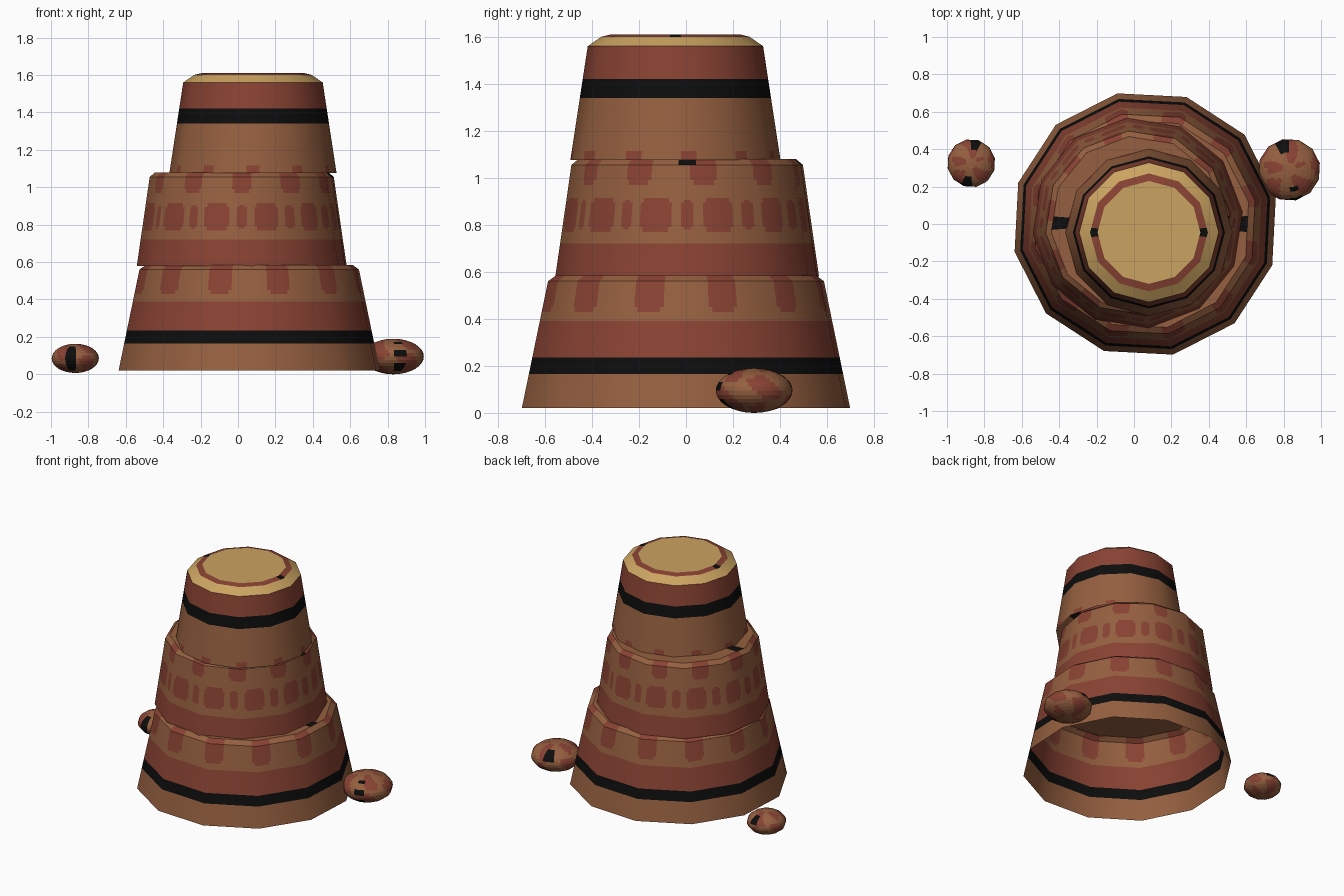
import bpy, math
from mathutils import Vector

cube = bpy.data.objects.get("Cube")
if cube:
    bpy.data.objects.remove(cube)

# Flat colours
def material(name, rgb):
    m = bpy.data.materials.new(name)
    m.use_nodes = True
    m.diffuse_color = (*rgb, 1)
    bsdf = m.node_tree.nodes["Principled BSDF"]
    bsdf.inputs["Base Color"].default_value = (*rgb, 1)
    bsdf.inputs["Roughness"].default_value = 0.9
    return m

BROWN, RED, BLACK, TAN = range(4)
MATERIALS = [material("clay brown", (0.30, 0.115, 0.05)),
             material("rust red", (0.25, 0.055, 0.033)),
             material("paint black", (0.004, 0.004, 0.004)),
             material("sand tan", (0.60, 0.37, 0.12))]
STEP = 1.5      # degrees per painted column
SIDES = 12

def turned(name, centre, rows, turn, paint, closed_bottom=False):
    """Twelve-sided turned shell; paint(angle, r, z) picks each face's colour."""
    n = round(360 / STEP)
    facet = 360 / SIDES
    verts, faces, colours, normals = [], [], [], []
    for r, z in rows:
        for i in range(n):
            a = i * STEP
            off = (a - turn) % facet - facet / 2
            k = r * math.cos(math.radians(facet / 2)) / math.cos(math.radians(off))
            verts.append((k * math.cos(math.radians(a)), k * math.sin(math.radians(a)), z))
    for j in range(len(rows) - 1):
        (r0, z0), (r1, z1) = rows[j], rows[j + 1]
        slope = Vector((z1 - z0, r0 - r1)).normalized()
        for i in range(n):
            k = (i + 1) % n
            faces.append((j * n + i, j * n + k, (j + 1) * n + k, (j + 1) * n + i))
            colours.append(paint((i + 0.5) * STEP, (r0 + r1) / 2, (z0 + z1) / 2))
            for c in (i, i + 1, i + 1, i):
                a = math.radians(c * STEP)
                normals.append((slope.x * math.cos(a), slope.x * math.sin(a), slope.y))
    # End caps
    faces.append(tuple(range((len(rows) - 1) * n, len(rows) * n)))
    colours.append(paint(45, 0, rows[-1][1]))
    normals += [(0, 0, 1)] * n
    if closed_bottom:
        faces.append(tuple(reversed(range(n))))
        colours.append(paint(45, 0, rows[0][1]))
        normals += [(0, 0, -1)] * n
    mesh = bpy.data.meshes.new(name)
    mesh.from_pydata(verts, [], faces)
    for m in MATERIALS:
        mesh.materials.append(m)
    for p, c in zip(mesh.polygons, colours):
        p.material_index = c
        p.use_smooth = True
    mesh.normals_split_custom_set(normals)
    ob = bpy.data.objects.new(name, mesh)
    ob.location = centre
    bpy.context.collection.objects.link(ob)
    return ob

def wall(r0, r1, heights):
    """Straight tapering wall cut at the given heights."""
    lo, hi = heights[0], heights[-1]
    return [(r0 + (r1 - r0) * (z - lo) / (hi - lo), z) for z in heights]

def near(a, middle, period=360):
    """Angular distance to the nearest repeat of a mark."""
    return abs((a - middle + period / 2) % period - period / 2)

def patch(d, half, z, lo, hi, corner=0.02):
    """Square painted patch with clipped corners."""
    if d > half or not lo < z < hi:
        return False
    return d < half - STEP or lo + corner < z < hi - corner

# Lower pot
def paint_lower(a, r, z):
    if z > 0.58:
        return BLACK if near(a, 0, 180) < 4 and r > 0.49 else BROWN
    if 0.165 < z < 0.235:
        return BLACK
    if 0.235 < z < 0.39:
        return RED
    return RED if patch(near(a, 15, 30), 6, z, 0.43, 0.6) else BROWN

turned("lower_pot", (0.06, 0, 0),
       wall(0.714, 0.6, [0.02, 0.165, 0.235, 0.39, 0.43, 0.45, 0.56])
       + [(0.565, 0.585), (0.48, 0.585)], 12, paint_lower)

# Middle pot
def paint_middle(a, r, z):
    if z > 1.079:
        return BLACK if near(a, 0, 180) < 4.5 and r > 0.37 else BROWN
    if z > 1.05 and near(a, 0) < 4:
        return BLACK
    if z < 0.72:
        return RED
    if (patch(near(a, 15, 30), 8, z, 0.77, 0.915)
            or patch(near(a, 0, 30), 3, z, 0.78, 0.91)
            or patch(near(a, 270, 360 / 11), 6.5, z, 0.97, 1.1)):
        return RED
    return BROWN

turned("middle_pot", (0.02, 0.005, 0),
       wall(0.564, 0.495, [0.58, 0.72, 0.77, 0.78, 0.79, 0.895, 0.905,
                           0.915, 0.97, 0.99, 1.055])
       + [(0.465, 1.08), (0.37, 1.08)], 6, paint_middle)

# Upper pot
def paint_upper(a, r, z):
    if z > 1.56:
        if 0.275 < r < 0.315:
            return BLACK if near(a, 0, 180) < 5 else RED
        return TAN
    if z > 1.42:
        return RED
    if z > 1.34:
        return BLACK
    return RED if patch(near(a, 270, 360 / 11), 6, z, 1.05, 1.115) else BROWN

turned("upper_pot", (0.08, -0.045, 0),
       wall(0.447, 0.373, [1.075, 1.115, 1.34, 1.42, 1.56])
       + [(0.315, 1.6), (0.275, 1.61)], 0, paint_upper)

# Pebbles on the ground
def pebble(name, centre, radius, height, stripe, gaps):
    def paint(a, r, z):
        h = z / height
        if near(a, stripe) < 13 and r > radius * 0.55:
            if not gaps or math.cos(h * 9 - 1) > -0.1:
                return BLACK
        if near(a, stripe + 180) < 14 and 0.2 < h < 0.8:
            return BLACK
        wave = math.sin(math.radians(a * 5)) + math.sin(math.radians(a * 3) + 5 * h)
        return RED if wave > 0.1 and r > radius * 0.2 else BROWN
    rows = []
    for i in range(17):
        t = math.radians(-88 + 11 * i)
        rows.append((radius * math.cos(t), height * math.sin(t)))
    turned(name, centre, rows, 12, paint, True)

pebble("left_pebble", (0.83, 0.29, 0.095), 0.167, 0.095, 284, True)
pebble("right_pebble", (-0.87, 0.325, 0.085), 0.129, 0.078, 258, False)
